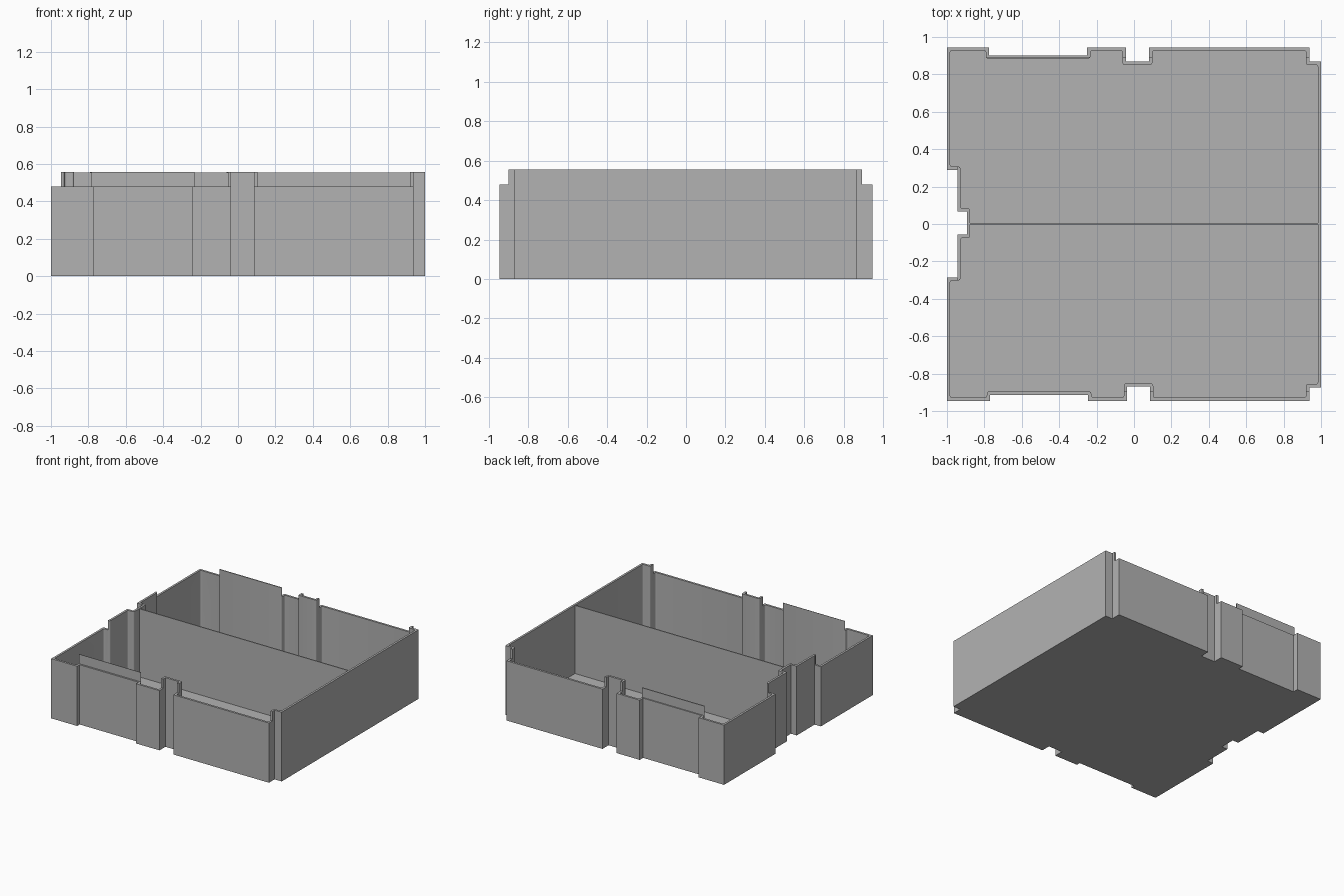
import bpy, bmesh, math
from mathutils import Vector

cube = bpy.data.objects.get("Cube")
if cube:
    bpy.data.objects.remove(cube)

FLOOR, LOW, TOP = 0.006, 0.48, 0.556   # floor thickness, stepped rim, full rim
WALL, ROUND, STEPS = 0.017, 0.013, 4

grey = bpy.data.materials.new("plain_grey")
grey.use_nodes = True
grey.diffuse_color = (0.45, 0.45, 0.45, 1)
grey.node_tree.nodes["Principled BSDF"].inputs["Base Color"].default_value = grey.diffuse_color


def finish(name, bm):
    bmesh.ops.recalc_face_normals(bm, faces=bm.faces[:])
    mesh = bpy.data.meshes.new(name)
    bm.to_mesh(mesh)
    bm.free()
    mesh.materials.append(grey)
    obj = bpy.data.objects.new(name, mesh)
    bpy.context.collection.objects.link(obj)
    return obj


def box(name, lo, hi):
    bm = bmesh.new()
    bmesh.ops.create_cube(bm, size=1)
    for v in bm.verts:
        v.co = [a + (c + 0.5) * (b - a) for a, b, c in zip(lo, hi, v.co)]
    return finish(name, bm)


def extrude_up(bm, height):
    new = bmesh.ops.extrude_face_region(bm, geom=bm.faces[:])["geom"]
    verts = [g for g in new if isinstance(g, bmesh.types.BMVert)]
    bmesh.ops.translate(bm, verts=verts, vec=(0, 0, height))


# Footprint, anticlockwise: front, right, back, then left side
outline = [Vector(p) for p in [
    (-1, -0.945), (-0.77, -0.945), (-0.77, -0.913), (-0.245, -0.913), (-0.245, -0.945),
    (-0.037, -0.945), (-0.037, -0.87), (0.086, -0.87), (0.086, -0.945), (0.937, -0.945),
    (0.937, -0.873), (1, -0.873),
    (1, 0.868), (0.937, 0.868), (0.937, 0.945), (0.081, 0.945), (0.081, 0.868),
    (-0.044, 0.868), (-0.044, 0.945), (-0.25, 0.945), (-0.25, 0.902), (-0.775, 0.902),
    (-0.775, 0.945), (-1, 0.945),
    (-1, 0.29), (-0.945, 0.29), (-0.945, 0.066), (-0.893, 0.066), (-0.893, -0.057),
    (-0.945, -0.057), (-0.945, -0.285), (-1, -0.285)]]
count = len(outline)

# Floor plate
bm = bmesh.new()
bm.faces.new([bm.verts.new((p.x, p.y, 0)) for p in outline])
extrude_up(bm, FLOOR)
finish("floor", bm)

# Thin wall with rounded inner corners
bm = bmesh.new()
outer, inner = [], []
for i, p in enumerate(outline):
    before = (p - outline[i - 1]).normalized()
    after = (outline[(i + 1) % count] - p).normalized()
    corner = p + WALL * Vector((-before.y - after.y, before.x + after.x))
    start, end = corner - before * ROUND, corner + after * ROUND
    arc = []
    for k in range(STEPS + 1):
        t = k / STEPS
        q = start * (1 - t) ** 2 + corner * 2 * t * (1 - t) + end * t ** 2
        arc.append(bm.verts.new((q.x, q.y, FLOOR)))
    outer.append(bm.verts.new((p.x, p.y, FLOOR)))
    inner.append(arc)
for i in range(count):
    j = (i + 1) % count
    bm.faces.new((outer[i], outer[j], inner[j][0], inner[i][-1]))
    for a, b in zip(inner[i], inner[i][1:]):
        bm.faces.new((outer[i], b, a))
bmesh.ops.recalc_face_normals(bm, faces=bm.faces[:])
extrude_up(bm, TOP - FLOOR)
walls = finish("walls", bm)

# Step the rim down along the front, back and left edges
steps = {"front": ((-2, -2, LOW), (2, -0.899, 1)),
         "back": ((-2, 0.893, LOW), (2, 2, 1)),
         "left": ((-2, -2, LOW), (-0.947, 2, 1))}
bpy.context.view_layer.objects.active = walls
for side, (lo, hi) in steps.items():
    cutter = box(side + "_rim_cutter", lo, hi)
    cutter.hide_render = True
    mod = walls.modifiers.new(side + "_step", "BOOLEAN")
    mod.operation = "DIFFERENCE"
    mod.solver = "EXACT"
    mod.object = cutter
    bpy.ops.object.modifier_apply(modifier=mod.name)
    bpy.data.objects.remove(cutter)

bpy.ops.object.select_all(action="DESELECT")
walls.select_set(True)
bpy.ops.object.shade_smooth_by_angle(angle=math.radians(35))

# Central divider
box("divider", (-0.88, -0.002, FLOOR), (0.99, 0.006, TOP - 0.002))
